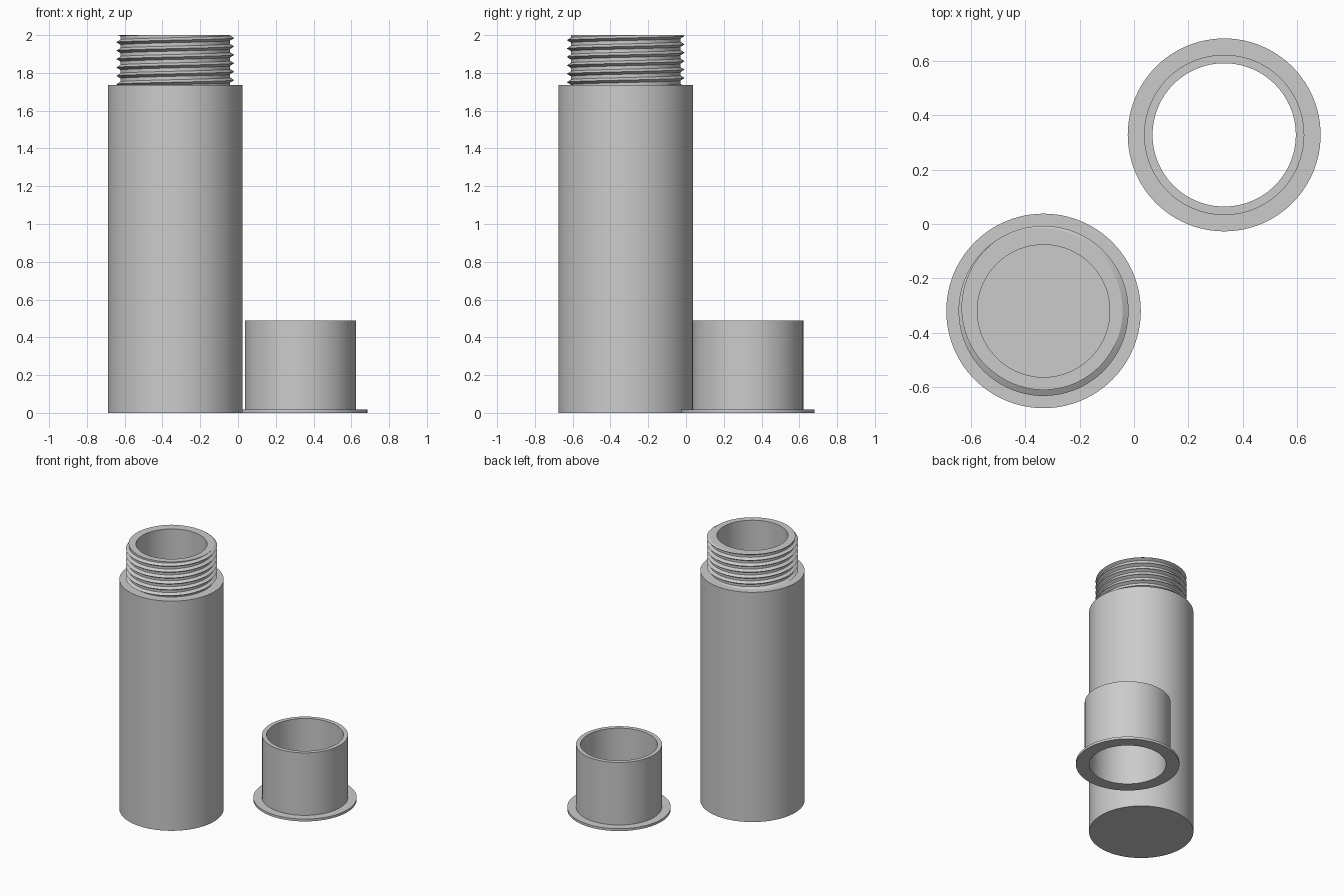
import bpy, bmesh, math
from mathutils import Vector, Matrix

if "Cube" in bpy.data.objects:
    bpy.data.objects.remove(bpy.data.objects["Cube"])

SEG = 96
grey = bpy.data.materials.new("plain_grey")
grey.diffuse_color = (0.6, 0.6, 0.6, 1)
grey.use_nodes = True
grey.node_tree.nodes["Principled BSDF"].inputs["Base Color"].default_value = grey.diffuse_color


def finish(bm, name, location):
    """Turn a bmesh into a smooth object with sharp edges kept."""
    bmesh.ops.recalc_face_normals(bm, faces=bm.faces)
    mesh = bpy.data.meshes.new(name)
    bm.to_mesh(mesh)
    bm.free()
    mesh.materials.append(grey)
    obj = bpy.data.objects.new(name, mesh)
    obj.location = location
    bpy.context.collection.objects.link(obj)
    bpy.ops.object.select_all(action='DESELECT')
    obj.select_set(True)
    bpy.context.view_layer.objects.active = obj
    bpy.ops.object.shade_smooth_by_angle(angle=math.radians(25))
    return obj


def lathe(name, profile, location, closed=False):
    """Spin an (r, z) profile around the z axis."""
    bm = bmesh.new()
    verts = [bm.verts.new((r, 0, z)) for r, z in profile]
    edges = [bm.edges.new(p) for p in zip(verts, verts[1:])]
    if closed:
        edges.append(bm.edges.new((verts[-1], verts[0])))
    bmesh.ops.spin(bm, geom=verts + edges, cent=(0, 0, 0), axis=(0, 0, 1),
                   angle=math.tau, steps=SEG)
    bmesh.ops.remove_doubles(bm, verts=bm.verts, dist=1e-5)
    return finish(bm, name, location)


def threaded_neck(name, location, low, high, root, crest, pitch, bore, floor):
    """Helical V thread cut flat at both ends, with a blind bore inside."""
    bm = bmesh.new()
    phase = math.radians(-55)
    start = high - 8.5 * pitch
    profile = [(crest, 0), (root, 0.3), (root, 0.7), (crest, 1)]
    rows = []
    for i in range(10 * SEG + 1):
        a = phase + math.tau * i / SEG
        z = start + pitch * i / SEG
        rows.append([bm.verts.new((r * math.cos(a), r * math.sin(a), z + t * pitch))
                     for r, t in profile])
    for p, q in zip(rows, rows[1:]):
        for j in range(3):
            bm.faces.new((p[j], q[j], q[j + 1], p[j + 1]))
    bmesh.ops.remove_doubles(bm, verts=bm.verts, dist=1e-5)
    for z, normal in ((low, (0, 0, -1)), (high, (0, 0, 1))):
        bmesh.ops.bisect_plane(bm, geom=bm.verts[:] + bm.edges[:] + bm.faces[:],
                               dist=1e-6, plane_co=(0, 0, z), plane_no=normal,
                               clear_outer=True)
    # rim, bore wall and bore floor
    loop = [e for e in bm.edges if e.is_boundary
            and all(abs(v.co.z - high) < 1e-4 for v in e.verts)]
    for z in (high, floor):
        new = bmesh.ops.extrude_edge_only(bm, edges=loop)["geom"]
        for v in new:
            if isinstance(v, bmesh.types.BMVert):
                d = Vector((v.co.x, v.co.y, 0)).normalized() * bore
                v.co = (d.x, d.y, z)
        loop = [e for e in new if isinstance(e, bmesh.types.BMEdge) and e.is_boundary]
    bmesh.ops.edgeloop_fill(bm, edges=loop)
    return finish(bm, name, location)


# Container: solid outer wall with shoulder, plus threaded neck and bore
bottle_at = (-0.332, -0.319, 0)
lathe("container_body", [(0, 0), (0.357, 0), (0.357, 1.735), (0.285, 1.735)], bottle_at)
threaded_neck("threaded_neck", bottle_at, 1.735, 2.0, 0.29, 0.312, 0.0445, 0.243, 0.1)

# Separate open sleeve with a thin flange at its foot
lathe("flanged_sleeve",
      [(0.263, 0), (0.354, 0), (0.354, 0.018), (0.294, 0.018), (0.294, 0.49), (0.263, 0.49)],
      (0.331, 0.327, 0), closed=True)
